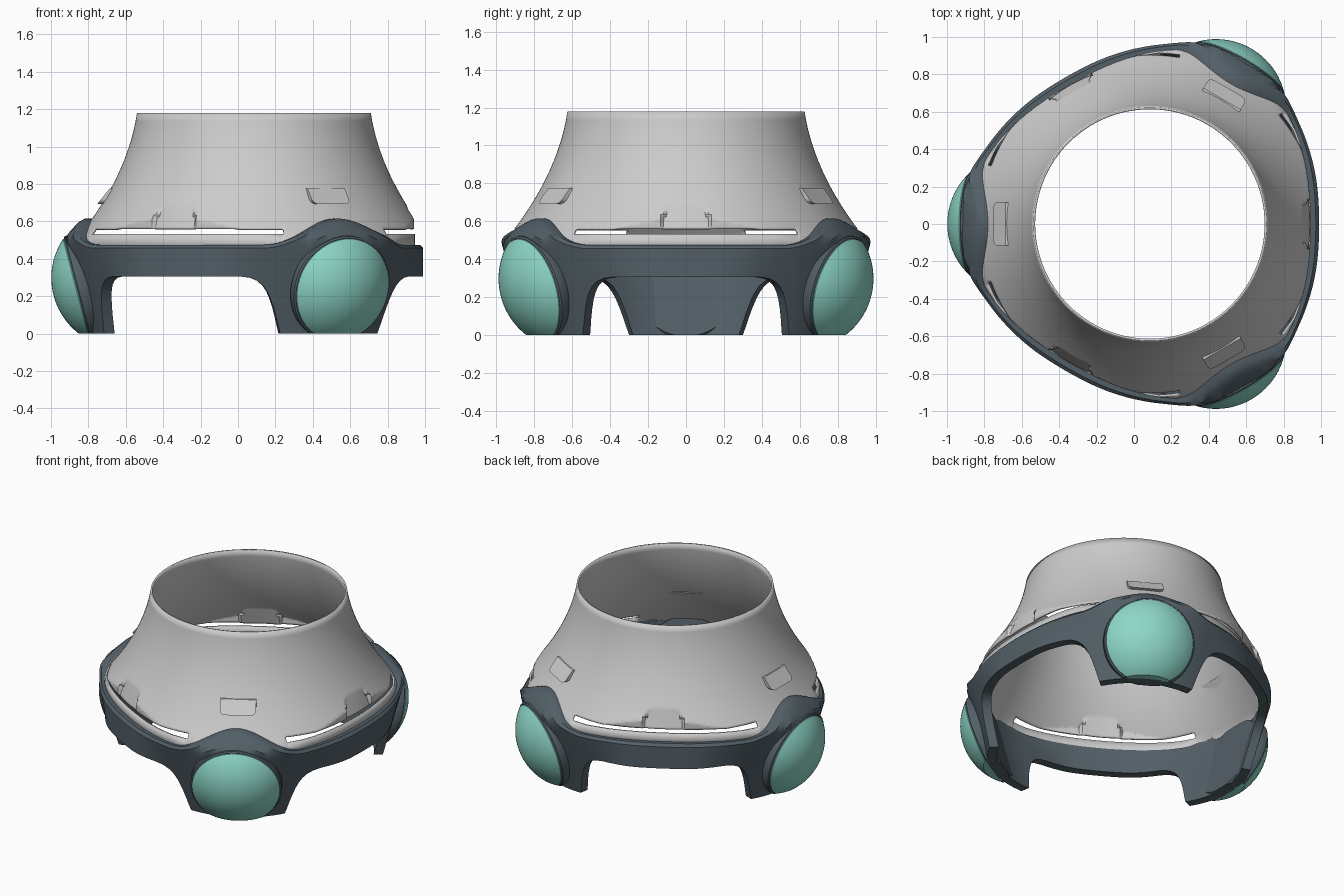
import bpy, bmesh
from math import sin, cos, pi, radians, hypot, asin, sqrt
from mathutils import Vector, Matrix

if "Cube" in bpy.data.objects:
    bpy.data.objects.remove(bpy.data.objects["Cube"])

CX = 0.085                    # axis of the three-fold symmetry
FEET = (60, 180, 300)         # directions of the three feet


def material(name, rgb):
    m = bpy.data.materials.new(name)
    m.diffuse_color = (*rgb, 1)
    m.use_nodes = True
    m.node_tree.nodes["Principled BSDF"].inputs["Base Color"].default_value = m.diffuse_color
    return m


SLATE = material("slate", (0.085, 0.115, 0.135))
TEAL = material("teal", (0.27, 0.68, 0.58))


def finish(bm, name, mat=None, angle=35):
    bmesh.ops.recalc_face_normals(bm, faces=bm.faces)
    me = bpy.data.meshes.new(name)
    bm.to_mesh(me)
    bm.free()
    ob = bpy.data.objects.new(name, me)
    bpy.context.collection.objects.link(ob)
    if mat:
        me.materials.append(mat)
    bpy.ops.object.select_all(action='DESELECT')
    bpy.context.view_layer.objects.active = ob
    ob.select_set(True)
    bpy.ops.object.shade_smooth_by_angle(angle=radians(angle))
    return ob


def polar(r, deg, z):
    a = radians(deg)
    return (CX + r * cos(a), r * sin(a), z)


def smooth(a, b, x):
    t = min(1, max(0, (x - a) / (b - a)))
    return t * t * (3 - 2 * t)


def lerp_table(tab, x):
    for (x0, y0), (x1, y1) in zip(tab, tab[1:]):
        if x <= x1:
            return y0 + (y1 - y0) * (x - x0) / (x1 - x0)
    return tab[-1][1]


def outline(d):
    """Rounded-triangle radius, d = degrees away from a foot."""
    return 0.9625 + 0.0575 * cos(radians(3 * d))


# ---- Base ring with three legs ----
LEG = [(0, 0), (20.5, 0), (21.3, 0.04), (22.2, 0.09), (23.2, 0.14), (24.4, 0.19),
       (25.5, 0.225), (27, 0.258), (29, 0.283), (31.5, 0.299), (35, 0.306), (60, 0.306)]


def ring_top(d):
    return 0.475 + (0.14 * cos(pi / 2 * d / 27) ** 2 if d < 27 else 0)


def ring_radius(d, z):
    r = outline(d)
    if z < 0.5:
        return r - 0.27 * (0.5 - z) * (1 - smooth(24, 50, d))
    return r - 0.86 * (z - 0.5) * smooth(0.49, 0.56, z)


half = sorted({float(i) for i in range(0, 61, 2)} | {x for x, _ in LEG})
sector = [-d for d in reversed(half) if 0 < d < 60] + half
ROWS, THICK = 12, 0.06
bm = bmesh.new()
cols = []
for f in FEET:
    for d in sector:
        a = abs(d)
        lo, hi = lerp_table(LEG, a), ring_top(a)
        zs = [lo + (hi - 0.018 - lo) * i / ROWS for i in range(ROWS + 1)]
        loop = [(ring_radius(a, z), z) for z in zs]
        loop.append((ring_radius(a, hi) - 0.018, hi))
        loop.append((ring_radius(a, hi) - THICK, hi))
        loop += [(ring_radius(a, z) - THICK, z) for z in reversed(zs)]
        cols.append([bm.verts.new(polar(r, f + d, z)) for r, z in loop])
for c0, c1 in zip(cols, cols[1:] + cols[:1]):
    n = len(c0)
    for i in range(n):
        j = (i + 1) % n
        bm.faces.new((c0[i], c1[i], c1[j], c0[j]))
finish(bm, "base_ring", SLATE)


# ---- Flared shell with three slots and three shallow scoops ----
def flare(z):
    u = 1.18 - z
    return 0.625 + 0.149 * u + 0.488 * u * u


def shell_radius(deg, z):
    phi = (deg + 60) % 120 - 60          # degrees from the middle of a flat side
    r = min(flare(z), outline(60 - abs(phi)) - 0.045)
    t = r * sin(radians(phi))
    if hypot(t / 0.125, max(0, z - 0.59) / 0.13) < 1:
        r = min(r, 0.803 + 0.32 * (0.73 - z))
    return r


zs = [0.45, 0.49, 0.532, 0.56] + [0.56 + 0.0125 * i for i in range(1, 15)]
zs += [0.735 + 0.0445 * i for i in range(1, 11)]
N = 360
bm = bmesh.new()
grid = [[bm.verts.new(polar(shell_radius(k, z), k, z)) for k in range(N)] for z in zs]
for i in range(len(zs) - 1):
    for k in range(N):
        if i == 2 and abs((k + 0.5 + 60) % 120 - 60) < 40:
            continue                     # open slot
        m = (k + 1) % N
        bm.faces.new((grid[i][k], grid[i][m], grid[i + 1][m], grid[i + 1][k]))
shell = finish(bm, "flared_shell", angle=30)
sol = shell.modifiers.new("wall", 'SOLIDIFY')
sol.thickness = 0.012
sol.offset = -1


# ---- Foot pieces: lens dome and its collar, cut flat at the floor ----
def spun(name, profile, frame, mat, steps=64):
    """Spin (radius, height) points about the frame's z axis, cut at z = 0."""
    bm = bmesh.new()
    rings = []
    for r, h in profile:
        if r < 1e-5:
            rings.append([bm.verts.new((0, 0, h))] * steps)
        else:
            rings.append([bm.verts.new((r * cos(2 * pi * k / steps),
                                        r * sin(2 * pi * k / steps), h)) for k in range(steps)])
    for a, b in zip(rings, rings[1:]):
        for k in range(steps):
            m = (k + 1) % steps
            vs = list(dict.fromkeys((a[k], a[m], b[m], b[k])))
            bm.faces.new(vs)
    bm.transform(frame)
    cut = bmesh.ops.bisect_plane(bm, geom=bm.verts[:] + bm.edges[:] + bm.faces[:],
                                 plane_co=(0, 0, 0), plane_no=(0, 0, 1), clear_inner=True)
    edges = [e for e in cut['geom_cut'] if isinstance(e, bmesh.types.BMEdge)]
    if edges:
        bmesh.ops.edgenet_fill(bm, edges=edges)
    finish(bm, name, mat)


RB, H = 0.28, 0.125
RS = (RB * RB + H * H) / (2 * H)
top = asin(RB / RS)
dome = [(RS * sin(top * i / 16), RS * cos(top * i / 16) - RS + H) for i in range(17)]
dome += [(RB, -0.02), (0, -0.02)]
collar = [(0, -0.005), (0.283, -0.005), (0.292, -0.012), (0.292, -0.05),
          (0.27, -0.085), (0, -0.085)]

for f in FEET:
    a = radians(f)
    out = Vector((cos(a), sin(a), 0))
    nor = (out * 0.968 + Vector((0, 0, -0.252))).normalized()
    side = Vector((-sin(a), cos(a), 0))
    up = nor.cross(side)
    frame = Matrix((side, up, nor)).transposed().to_4x4()
    frame.translation = Vector((CX, 0, 0.235)) + out * 0.95
    spun("lens_dome", dome, frame, TEAL)
    spun("lens_collar", collar, frame, SLATE)

    # Small raised tab on the shell above each foot
    pts = [(-0.115, 0.0), (0.115, 0.0)]
    for cx, start in ((0.08, 0), (-0.08, 90)):
        for i in range(6):
            q = radians(start + 18 * i)
            pts.append((cx + 0.035 * cos(q), 0.68 + 0.32 * sin(q)))
    bm = bmesh.new()
    layers = []
    for depth in (0, 0.03):
        layers.append([bm.verts.new(out * (0.772 + 0.066 * s - depth) + side * t
                                    + Vector((CX, 0, 0.775 - 0.083 * s))) for t, s in pts])
    bm.faces.new(layers[0])
    bm.faces.new(layers[1])
    for i in range(len(pts)):
        j = (i + 1) % len(pts)
        bm.faces.new((layers[0][i], layers[0][j], layers[1][j], layers[1][i]))
    finish(bm, "shell_tab")
